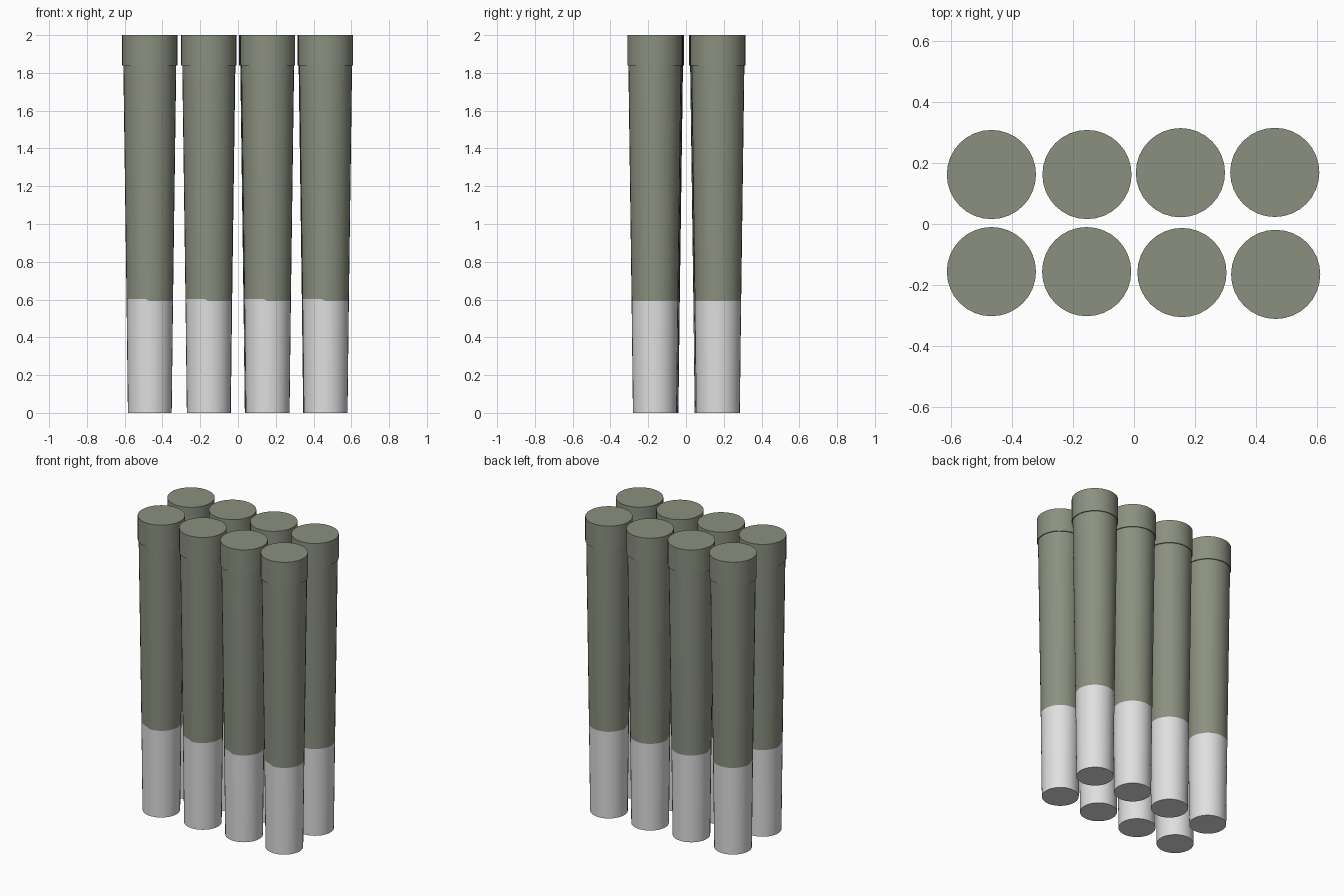
import bpy, bmesh, math

if "Cube" in bpy.data.objects:
    bpy.data.objects.remove(bpy.data.objects["Cube"])

SIDES = 32


def material(name, rgb):
    m = bpy.data.materials.new(name)
    m.diffuse_color = (*rgb, 1)
    m.use_nodes = True
    m.node_tree.nodes["Principled BSDF"].inputs["Base Color"].default_value = m.diffuse_color
    return m


olive = material("olive_grey", (0.26, 0.28, 0.215))
white = material("off_white", (0.74, 0.74, 0.74))

# Tube profile: (radius, height), base to top, with a slightly wider collar
PROFILE = [(0.116, 0.0), (0.123, 0.592), (0.140, 1.838), (0.146, 1.838), (0.146, 2.0)]

# Hand-placed, slightly irregular 4 x 2 layout
CENTRES = [(-0.467, 0.162), (-0.154, 0.162), (0.152, 0.168), (0.461, 0.169),
           (-0.467, -0.156), (-0.155, -0.156), (0.157, -0.159), (0.464, -0.165)]


def make_tube(name, centre):
    bm = bmesh.new()
    rings = []
    for level, (r, z) in enumerate(PROFILE):
        ring = []
        for i in range(SIDES):
            a = 2 * math.pi * i / SIDES
            x, y = r * math.cos(a), r * math.sin(a)
            # the colour border rises a little at the front left
            lift = 0.011 if level == 1 and x < -0.02 and y < -0.01 else 0
            ring.append(bm.verts.new((x, y, z + lift)))
        rings.append(ring)
    # walls: white lower band, olive above
    for level in range(len(rings) - 1):
        lo, hi = rings[level], rings[level + 1]
        for i in range(SIDES):
            j = (i + 1) % SIDES
            f = bm.faces.new((lo[i], lo[j], hi[j], hi[i]))
            f.material_index = 1 if level == 0 else 0
    # end discs
    bm.faces.new(rings[0][::-1]).material_index = 1
    bm.faces.new(rings[-1]).material_index = 0
    mesh = bpy.data.meshes.new(name)
    bm.to_mesh(mesh)
    bm.free()
    mesh.materials.append(olive)
    mesh.materials.append(white)
    ob = bpy.data.objects.new(name, mesh)
    ob.location = (*centre, 0)
    bpy.context.collection.objects.link(ob)
    bpy.ops.object.select_all(action='DESELECT')
    ob.select_set(True)
    bpy.context.view_layer.objects.active = ob
    bpy.ops.object.shade_smooth_by_angle(angle=math.radians(40))


for n, c in enumerate(CENTRES):
    row = "back" if n < 4 else "front"
    make_tube(f"{row}_tube_{n % 4 + 1}", c)
